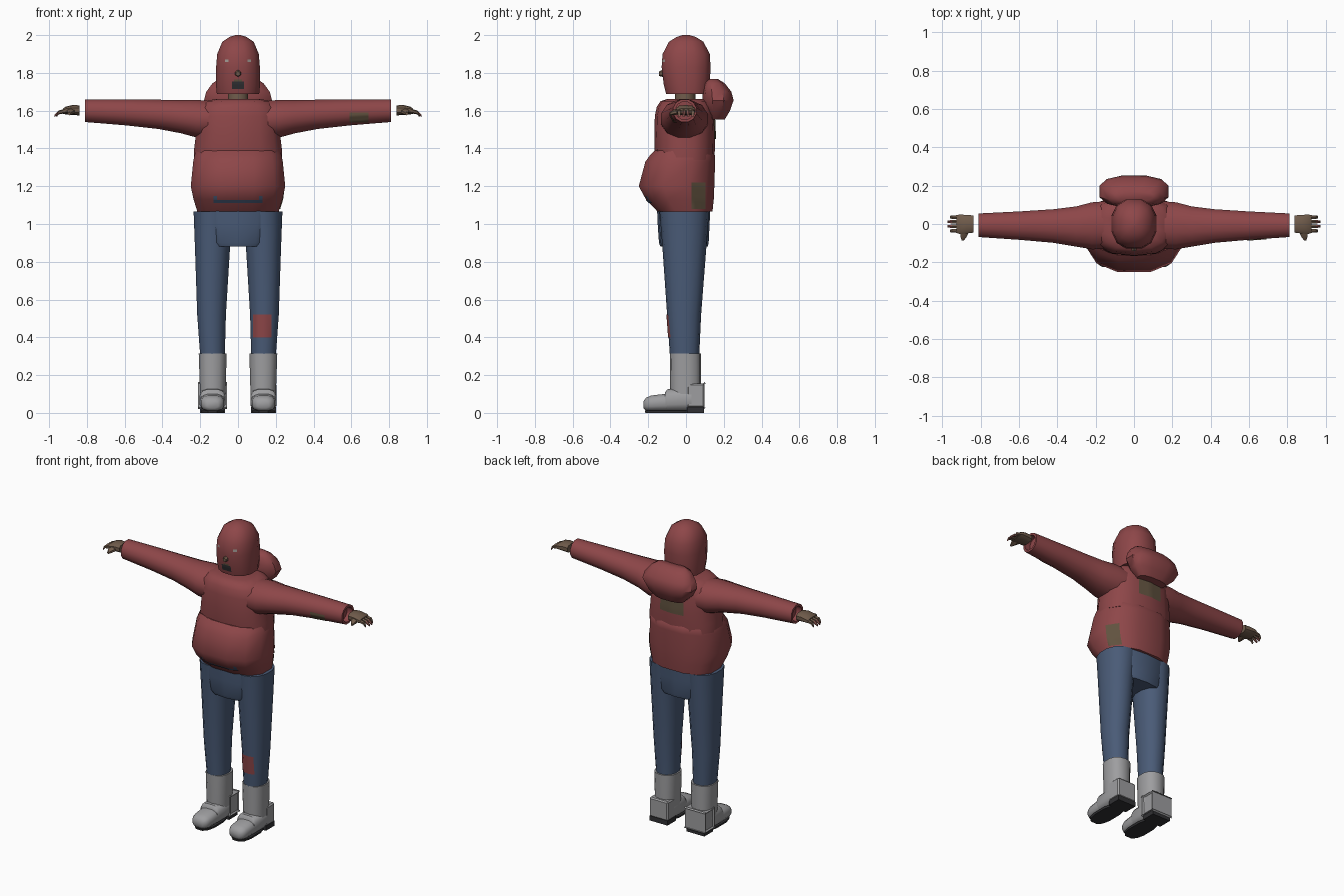
import bpy, bmesh, math
from mathutils import Vector
from mathutils.bvhtree import BVHTree

if "Cube" in bpy.data.objects:
    bpy.data.objects.remove(bpy.data.objects["Cube"])


def material(name, rgb):
    m = bpy.data.materials.new(name)
    m.diffuse_color = (*rgb, 1)
    m.use_nodes = True
    m.node_tree.nodes["Principled BSDF"].inputs["Base Color"].default_value = m.diffuse_color
    return m


RED = material("red_cloth", (0.27, 0.062, 0.066))
BLUE = material("blue_denim", (0.068, 0.105, 0.185))
GREY = material("grey_boot", (0.34, 0.34, 0.35))
DARK = material("dark_rubber", (0.03, 0.03, 0.033))
SKIN = material("brown_skin", (0.16, 0.105, 0.07))
PATCH = material("olive_patch", (0.12, 0.085, 0.05))
PINK = material("pink_fingertip", (0.27, 0.1, 0.085))
PALE = material("pale_eye", (0.36, 0.33, 0.3))
ORDER = {"z": (0, 1, 2), "x": (2, 0, 1), "y": (0, 2, 1)}


def finish(bm, name, mat, angle=42):
    me = bpy.data.meshes.new(name)
    bm.to_mesh(me)
    bm.free()
    me.materials.append(mat)
    me.shade_smooth()
    me.set_sharp_from_angle(angle=math.radians(angle))
    ob = bpy.data.objects.new(name, me)
    bpy.context.collection.objects.link(ob)
    return ob


def loft(name, mat, axis, rings, n=14, p=2.4, side=1, angle=42):
    """Skin rounded sections (t, u0, u1, v0, v1) placed along an axis."""
    unit = []
    for i in range(n):
        a = 2 * math.pi * (i + 0.5) / n
        unit.append([math.copysign(abs(f) ** (2 / p), f) for f in (math.cos(a), math.sin(a))])
    mu = max(abs(q[0]) for q in unit)
    mv = max(abs(q[1]) for q in unit)
    bm = bmesh.new()
    loops = []
    for t, u0, u1, v0, v1 in rings:
        loop = []
        for c, s in unit:
            uvt = ((u0 + u1) / 2 + c / mu * (u1 - u0) / 2,
                   (v0 + v1) / 2 + s / mv * (v1 - v0) / 2, t)
            x, y, z = (uvt[k] for k in ORDER[axis])
            loop.append(bm.verts.new((x * side, y, z)))
        loops.append(loop)
    for a, b in zip(loops, loops[1:]):
        for i in range(n):
            j = (i + 1) % n
            bm.faces.new((a[i], a[j], b[j], b[i]))
    bm.faces.new(loops[0])
    bm.faces.new(loops[-1])
    bmesh.ops.recalc_face_normals(bm, faces=bm.faces)
    return finish(bm, name, mat, angle)


def sym(rings):
    """Expand (t, half_width, v0, v1) to a centred section."""
    return [(t, -w, w, v0, v1) for t, w, v0, v1 in rings]


def box(name, mat, lo, hi, side=1, bevel=0.0):
    bm = bmesh.new()
    bmesh.ops.create_cube(bm, size=1)
    for v in bm.verts:
        co = [lo[k] + (v.co[k] + 0.5) * (hi[k] - lo[k]) for k in range(3)]
        v.co = (co[0] * side, co[1], co[2])
    if bevel:
        bmesh.ops.bevel(bm, geom=bm.edges[:], offset=bevel, segments=1, affect='EDGES')
    bmesh.ops.recalc_face_normals(bm, faces=bm.faces)
    return finish(bm, name, mat, 30)


def plate(name, mat, target, ray, u, v, steps=8, lift=0.004):
    """Thin plate that follows the target's surface, projected along ray."""
    me = target.data
    tree = BVHTree.FromPolygons([w.co for w in me.vertices], [q.vertices for q in me.polygons])
    ray = Vector(ray)
    bm = bmesh.new()
    grid = {}
    for i in range(steps + 1):
        for j in range(steps + 1):
            a = u[0] + (u[1] - u[0]) * i / steps
            b = v[0] + (v[1] - v[0]) * j / steps
            start = Vector((a, 0, b)) if ray.x == 0 else Vector((0, a, b))
            hit = tree.ray_cast(start - ray * 2, ray)[0]
            if hit:
                grid[i, j] = bm.verts.new(hit - ray * lift)
    for i in range(steps):
        for j in range(steps):
            keys = ((i, j), (i + 1, j), (i + 1, j + 1), (i, j + 1))
            if all(k in grid for k in keys):
                f = bm.faces.new([grid[k] for k in keys])
                f.normal_update()
                if f.normal.dot(ray) > 0:
                    f.normal_flip()
    return finish(bm, name, mat)


FRONT, BACK, RIGHT = (0, 1, 0), (0, -1, 0), (-1, 0, 0)

# Hoodie body: padded lower half and chest
belly = loft("hoodie_belly", RED, "z", sym([
    (1.065, .215, -.15, .14), (1.13, .235, -.212, .147), (1.2, .25, -.25, .15),
    (1.33, .237, -.215, .154), (1.365, .23, -.19, .153), (1.388, .222, -.165, .13)]),
    n=12, p=2.5)
chest = loft("hoodie_chest", RED, "z", sym([
    (1.34, .233, -.16, .15), (1.4, .232, -.167, .153), (1.48, .222, -.168, .154),
    (1.57, .22, -.165, .15), (1.62, .205, -.155, .142), (1.65, .17, -.135, .125),
    (1.662, .12, -.1, .1)]), p=2.5)
# Hood hanging behind the neck
loft("hood", RED, "z", sym([
    (1.553, .1, .12, .205), (1.6, .15, .1, .233), (1.655, .18, .088, .252),
    (1.7, .168, .088, .24), (1.745, .135, .095, .205), (1.767, .1, .12, .17)]),
    n=12, p=2.6)

# Neck and covered head
loft("neck", SKIN, "z", sym([(1.64, .055, -.06, .05), (1.72, .052, -.058, .05)]), n=10, p=2)
head = loft("head_cover", RED, "z", sym([
    (1.688, .112, -.105, .118), (1.74, .117, -.118, .126), (1.83, .116, -.129, .13),
    (1.9, .11, -.124, .126), (1.965, .083, -.09, .092), (1.99, .045, -.05, .052),
    (2.0, .015, -.018, .018)]), n=12, p=2.4, angle=50)
loft("nose", SKIN, "y", [(-.115, -.017, .017, 1.777, 1.822), (-.142, -.011, .011, 1.783, 1.808)],
     n=6, p=2)
plate("mouth", DARK, head, FRONT, (-.033, .033), (1.715, 1.755))
plate("upper_lip", PATCH, head, FRONT, (-.02, .02), (1.755, 1.765))
for s in (-1, 1):
    plate("eye", PALE, head, FRONT, (s * .06 - .01, s * .06 + .01), (1.857, 1.871), 3)

# Sleeves, hands and fingers on both sides
sleeves = {}
for s in (-1, 1):
    sleeves[s] = loft("sleeve", RED, "x", [
        (.13, -.13, .12, 1.45, 1.65), (.22, -.132, .113, 1.458, 1.657),
        (.3, -.118, .092, 1.48, 1.656), (.42, -.098, .077, 1.503, 1.658),
        (.59, -.083, .066, 1.522, 1.66), (.81, -.068, .055, 1.54, 1.66),
        (.81, -.054, .041, 1.554, 1.646), (.77, -.054, .041, 1.554, 1.646)],
        n=12, p=2.1, side=s)
    loft("hand", SKIN, "x", [
        (.838, -.045, .045, 1.575, 1.628), (.875, -.05, .047, 1.577, 1.63),
        (.91, -.052, .05, 1.58, 1.622), (.926, -.046, .044, 1.583, 1.612)],
        n=10, p=2.8, side=s)
    for k in range(4):
        y = -.036 + k * .024
        tip = .972 - (.012 if k in (0, 3) else 0)
        finger = loft("finger", SKIN, "x", [
            (.915, y - .01, y + .01, 1.586, 1.61), (.95, y - .009, y + .009, 1.58, 1.601),
            (tip, y - .006, y + .006, 1.566, 1.579)], n=6, p=2, side=s)
        finger.data.materials.append(PINK)
        for f in finger.data.polygons:
            if abs(f.center.x) > .955 or (f.normal.y * s > .5 and abs(f.center.x) > .94):
                f.material_index = 1
    loft("thumb", SKIN, "y", [
        (-.035, .858, .908, 1.58, 1.615), (-.065, .872, .905, 1.577, 1.605),
        (-.085, .886, .899, 1.575, 1.592)], n=6, p=2, side=s)

# Jeans: seat and two legs
loft("jeans_seat", BLUE, "z", sym([
    (.88, .14, -.135, .115), (.9, .158, -.143, .12), (1.0, .178, -.15, .125),
    (1.075, .185, -.153, .128)]), n=14, p=3)
legs = {}
for s in (-1, 1):
    legs[s] = loft("jeans_leg", BLUE, "z", [
        (.3, .07, .2, -.085, .07), (.52, .064, .216, -.1, .08),
        (.88, .042, .228, -.125, .108), (1.065, .02, .235, -.14, .122)],
        n=14, p=2.2, side=s)

# Boots
for s in (-1, 1):
    loft("boot_shaft", GREY, "z", [
        (.05, .07, .2, -.082, .08), (.14, .065, .202, -.084, .08),
        (.315, .06, .208, -.086, .08), (.315, .072, .196, -.074, .068)],
        n=14, p=2.4, side=s)
    loft("boot_foot", GREY, "y", [
        (-.225, .105, .165, .025, .062), (-.212, .085, .185, .012, .08),
        (-.185, .074, .196, .009, .092), (-.115, .071, .199, .009, .1),
        (.03, .07, .2, .009, .115)], n=12, p=2.7, side=s)
    loft("boot_strap", GREY, "y", [
        (-.112, .072, .198, .012, .108), (-.098, .067, .203, .01, .125),
        (.03, .067, .203, .01, .135)], n=12, p=3, side=s)
    box("boot_heel", GREY, (.067, .005, .028), (.203, .097, .155), s, .008)
    box("heel_sole", DARK, (.069, .005, 0), (.201, .095, .032), s)
    loft("front_sole", DARK, "z", [
        (0, .076, .194, -.215, .03), (.013, .074, .196, -.218, .03)], n=12, p=2.8, side=s)

# Sewn patches and the belly pocket opening
plate("knee_patch", RED, legs[1], FRONT, (.08, .178), (.4, .52))
plate("sleeve_patch", PATCH, sleeves[1], FRONT, (.59, .69), (1.538, 1.59))
plate("hip_patch", PATCH, belly, RIGHT, (.03, .102), (1.08, 1.22))
plate("back_patch", PATCH, chest, BACK, (-.085, .085), (1.45, 1.57))
plate("pocket_slot", BLUE, belly, FRONT, (-.13, .13), (1.11, 1.126))
for s in (-1, 1):
    plate("pocket_corner", BLUE, belly, FRONT, (s * .112, s * .13), (1.126, 1.148), 3)
